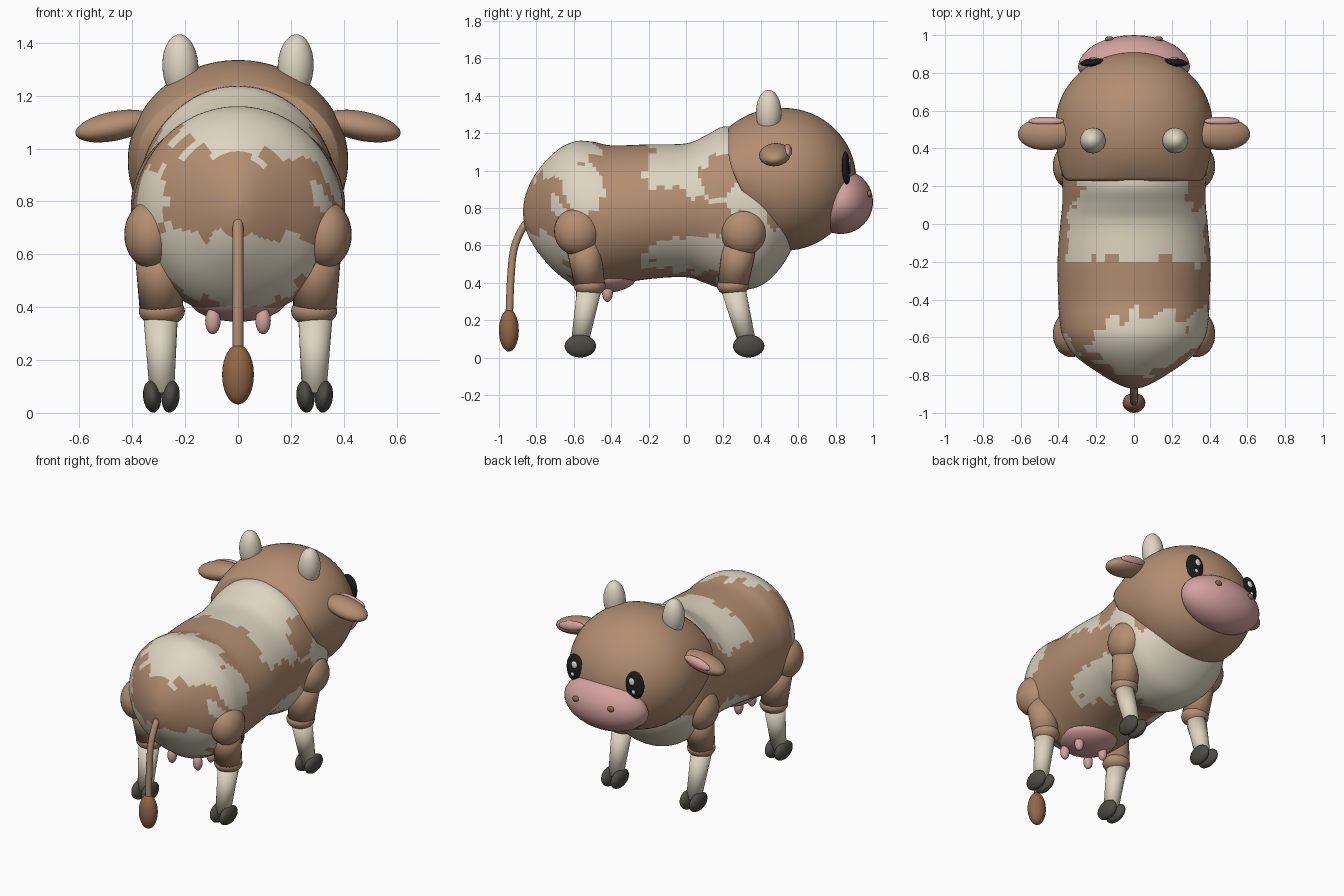
import bpy, bmesh, math
from math import sin, cos, pi
from mathutils import Vector, Matrix, Euler

cube = bpy.data.objects.get("Cube")
if cube:
    bpy.data.objects.remove(cube)


def material(name, r, g, b):
    m = bpy.data.materials.new(name)
    m.use_nodes = True
    m.diffuse_color = (r, g, b, 1)
    m.node_tree.nodes["Principled BSDF"].inputs["Base Color"].default_value = (r, g, b, 1)
    return m


BROWN = material("hide brown", .45, .27, .165)
CREAM = material("cream", .73, .67, .53)
PINK = material("skin pink", .66, .36, .34)
HOOF = material("hoof grey", .075, .072, .06)
TUFT = material("tuft brown", .29, .135, .06)
BLACK = material("eye black", .012, .012, .012)
WHITE = material("eye white", .85, .84, .78)


def finish(name, bm, *mats):
    bmesh.ops.recalc_face_normals(bm, faces=bm.faces)
    for f in bm.faces:
        f.smooth = True
    me = bpy.data.meshes.new(name)
    bm.to_mesh(me)
    bm.free()
    for m in mats:
        me.materials.append(m)
    ob = bpy.data.objects.new(name, me)
    bpy.context.collection.objects.link(ob)
    return ob


def ball(name, loc, radii, mat, rot=(0, 0, 0), back=1):
    """Ellipsoid; 'back' flattens its -y half."""
    bm = bmesh.new()
    bmesh.ops.create_uvsphere(bm, u_segments=32, v_segments=20, radius=1)
    for v in bm.verts:
        if v.co.y < 0:
            v.co.y *= back
    bm.transform(Matrix.LocRotScale(Vector(loc), Euler(rot), Vector(radii)))
    return finish(name, bm, mat)


def limb(name, a, b, ra, rb, mat):
    """Tapered cylinder from a to b."""
    a, b = Vector(a), Vector(b)
    bm = bmesh.new()
    bmesh.ops.create_cone(bm, cap_ends=True, segments=28, radius1=ra, radius2=rb, depth=(b - a).length)
    turn = (b - a).to_track_quat('Z', 'Y').to_matrix().to_4x4()
    bm.transform(Matrix.Translation((a + b) / 2) @ turn)
    return finish(name, bm, mat)


def skin(bm, rings):
    """Join closed rings of points into a capped tube."""
    rows = [[bm.verts.new(p) for p in r] for r in rings]
    n = len(rows[0])
    for p, q in zip(rows, rows[1:]):
        for i in range(n):
            bm.faces.new((p[i], p[(i + 1) % n], q[(i + 1) % n], q[i]))
    for row in (rows[0], rows[-1]):
        mid = bm.verts.new(sum((v.co for v in row), Vector()) / n)
        for i in range(n):
            bm.faces.new((row[i], row[(i + 1) % n], mid))


def spline(pts, steps):
    """Smooth curve through the points."""
    p = [Vector(q) for q in pts]
    p = [p[0]] + p + [p[-1]]
    out = []
    for a, b, c, d in zip(p, p[1:], p[2:], p[3:]):
        for k in range(steps):
            t = k / steps
            out.append(b + (c - a) * (t / 2) + (a * 2 - b * 5 + c * 4 - d) * (t * t / 2)
                       + (b * 3 - a - c * 3 + d) * (t ** 3 / 2))
    return out + [p[-1]]


# Body: stations of (y, top, bottom, half width)
stations = [(-.872, .79, .77, .01), (-.855, .88, .68, .07), (-.8, .99, .575, .17), (-.7, 1.1, .46, .31),
            (-.6, 1.155, .39, .375), (-.5, 1.155, .365, .395), (-.4, 1.135, .385, .4), (-.2, 1.14, .42, .405),
            (0, 1.145, .43, .39), (.1, 1.185, .4, .38), (.2, 1.235, .365, .38), (.3, 1.22, .36, .385),
            (.4, 1.15, .385, .375), (.48, 1.05, .45, .33), (.55, .95, .55, .25), (.6, .8, .68, .05)]
SEG = 96
rings = []
for y, top, bottom, w in spline([Vector(s) for s in stations], 5):
    rings.append([Vector((w * cos(2 * pi * i / SEG), y, (top + bottom) / 2 + (top - bottom) / 2 * sin(2 * pi * i / SEG)))
                  for i in range(SEG)])
bm = bmesh.new()
skin(bm, rings)


def inside(c, centre, radii):
    return sum(((a - b) / r) ** 2 for a, b, r in zip(c, centre, radii)) < 1


def is_cream(c):
    # Ragged patch edges
    n = .018 * (sin(c.x * 47 + c.z * 31) + sin(c.y * 61 - c.x * 23 + c.z * 17))
    c = c + Vector((n, n, n))
    x, y, z = c
    side = Vector((abs(x), y, z))
    if inside(side, (.37, .19, 1), (.12, .09, .16)):
        return False
    saddle = -.19 < y < .45 and x > -.34 and z > .93 - .5 * max(0, y + .06)
    rump = (inside(c, (.07, -.65, 1.08), (.31, .19, .17)) or inside(c, (.36, -.57, .91), (.15, .14, .17))
            or inside(c, (-.36, -.68, .82), (.12, .1, .13)))
    seat = y < -.62 and z < .67 - .08 * x
    chest = y > .18 and z < .68
    flank = inside(side, (.32, .02, .53), (.2, .25, .11))
    return saddle or rump or seat or chest or flank


for f in bm.faces:
    f.material_index = int(is_cream(f.calc_center_median()))
finish("body", bm, BROWN, CREAM)

# Head: round face, hood-like back whose rim sweeps forward under the chin
HZ, HY = .953, .52
rings = []
for k in range(33):
    t = 1 - k / 16
    ring = []
    for i in range(64):
        a = 2 * pi * i / 64
        if t > 0:
            r = 1 - t ** 2.3 * (.09 + .18 * max(0, sin(a)) ** 2)
        else:
            r = max(.004, cos(t * pi / 2))
        z = HZ + .382 * r * sin(a)
        rim = .228 + .79 * max(0, 1.08 - z) ** 1.44
        y = HY - t * (HY - rim) if t > 0 else HY - .39 * sin(t * pi / 2)
        ring.append(Vector((.417 * r * cos(a), y, z)))
    rings.append(ring)
bm = bmesh.new()
skin(bm, rings)
finish("head", bm, BROWN)

ball("muzzle", (0, .828, .833), (.297, .172, .172), PINK, (-.3, 0, 0), back=.5)

# Udder
ball("udder", (0, -.45, .43), (.185, .185, .085), PINK)

for s, label in ((1, "left"), (-1, "right")):
    # Face
    ball(label + "_eye", (s * .222, .856, 1.012), (.064, .021, .09), BLACK, (.05, 0, -s * .12))
    ball(label + "_eye_glint", (s * .212, .875, 1.04), (.02, .008, .024), WHITE)
    ball(label + "_eye_small_glint", (s * .225, .876, .975), (.012, .006, .013), WHITE)
    ball(label + "_nostril", (s * .13, .98, .875), (.023, .014, .018), TUFT)
    # Ears and horns
    ball(label + "_ear", (s * .468, .475, 1.085), (.15, .085, .055), BROWN, (.1, s * .2, 0))
    ball(label + "_inner_ear", (s * .465, .545, 1.108), (.095, .022, .03), PINK, (.3, s * .2, 0))
    ball(label + "_horn", (s * .218, .442, 1.31), (.068, .068, .122), CREAM, (0, s * .04, 0))
    # Teats
    for y, row in ((-.42, "front"), (-.56, "rear")):
        ball(f"{label}_{row}_teat", (s * .095, y, .348), (.029, .029, .05), PINK)
    # Legs: hip, knee and hoof positions along y
    for hip, top, knee, foot, row in ((.307, .295, .25, .335, "front"), (-.582, -.555, -.515, -.565, "rear")):
        name = f"{label}_{row}_"
        ball(name + "shoulder", (s * .33, hip, .675), (.1, .123, .128), BROWN)
        limb(name + "upper_leg", (s * .3, top, .64), (s * .29, knee, .39), .093, .082, BROWN)
        ball(name + "knee", (s * .288, knee, .385), (.087, .085, .058), BROWN)
        limb(name + "lower_leg", (s * .293, knee, .38), (s * .288, foot - .005, .07), .066, .046, CREAM)
        for x, toe in ((.255, "inner"), (.325, "outer")):
            ball(f"{name}{toe}_hoof", (s * x, foot, .062), (.034, .084, .061), HOOF,
                 (0, s * (x - .29) * 3, 0))

# Tail
curve = bpy.data.curves.new("tail", 'CURVE')
curve.dimensions = '3D'
curve.bevel_depth = .02
curve.bevel_resolution = 4
curve.use_fill_caps = True
sp = curve.splines.new('POLY')
path = spline([(0, -.83, .74), (0, -.875, .69), (0, -.92, .58), (0, -.937, .42), (0, -.945, .22)], 8)
sp.points.add(len(path) - 1)
for pt, co in zip(sp.points, path):
    pt.co = (*co, 1)
sp.use_smooth = True
curve.materials.append(BROWN)
bpy.context.collection.objects.link(bpy.data.objects.new("tail", curve))
ball("tail_tuft", (0, -.947, .145), (.06, .053, .113), TUFT)
